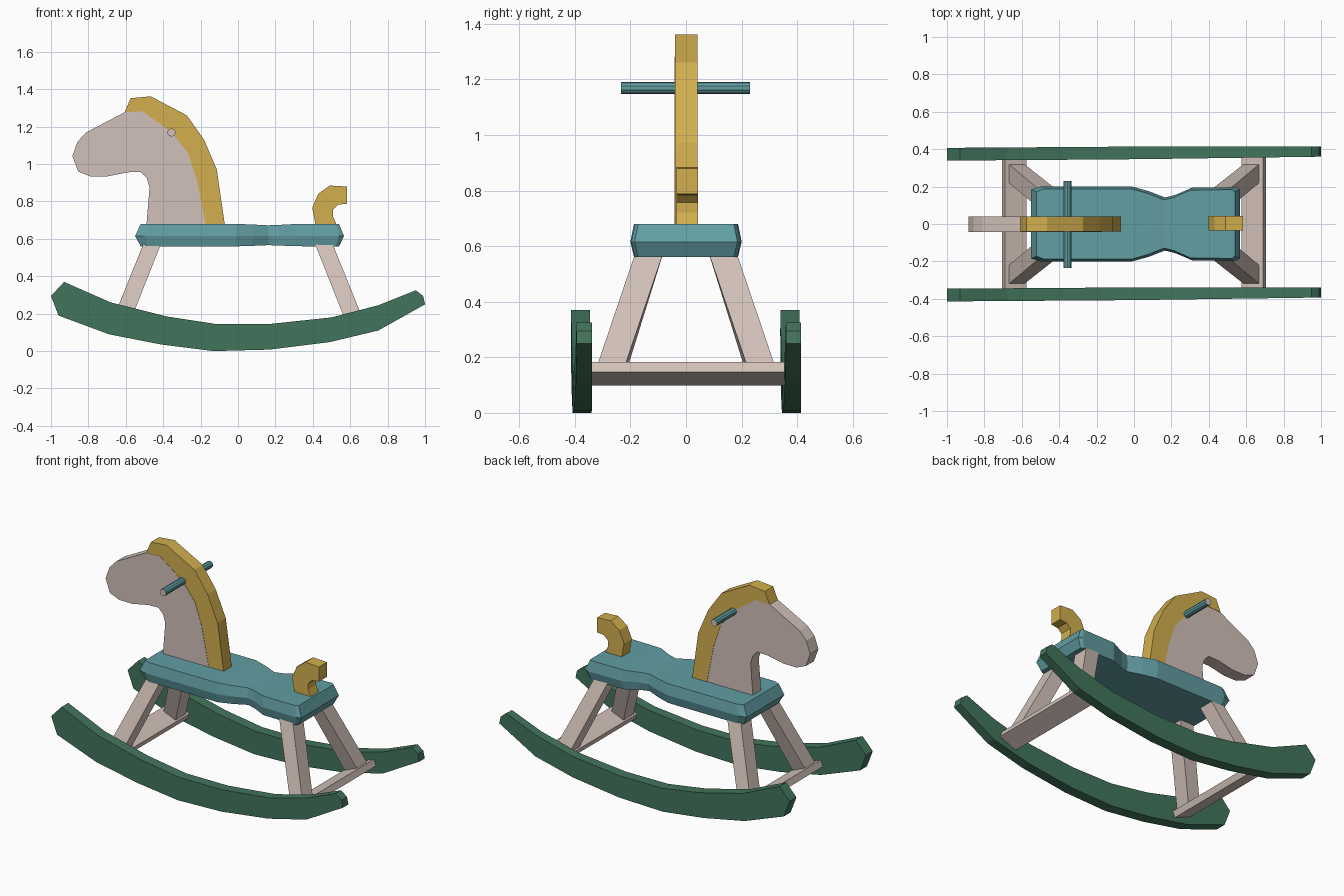
import bpy, bmesh
from mathutils import Vector

if "Cube" in bpy.data.objects:
    bpy.data.objects.remove(bpy.data.objects["Cube"])


def material(name, rgb):
    m = bpy.data.materials.new(name)
    m.diffuse_color = (*rgb, 1)
    m.use_nodes = True
    m.node_tree.nodes["Principled BSDF"].inputs["Base Color"].default_value = m.diffuse_color
    return m


WOOD = material("pale wood", (0.64, 0.53, 0.48))
TEAL = material("teal paint", (0.122, 0.342, 0.366))
YELLOW = material("yellow paint", (0.645, 0.429, 0.076))
GREEN = material("green paint", (0.055, 0.178, 0.107))


def make(name, verts, faces, mat):
    me = bpy.data.meshes.new(name)
    me.from_pydata([tuple(v) for v in verts], [], faces)
    bm = bmesh.new()
    bm.from_mesh(me)
    bmesh.ops.recalc_face_normals(bm, faces=bm.faces)
    bm.to_mesh(me)
    bm.free()
    me.materials.append(mat)
    ob = bpy.data.objects.new(name, me)
    bpy.context.collection.objects.link(ob)
    return ob


def bridge(rings):
    """Side faces between consecutive closed rings of equal length."""
    n = len(rings[0])
    return [(k * n + i, k * n + (i + 1) % n, (k + 1) * n + (i + 1) % n, (k + 1) * n + i)
            for k in range(len(rings) - 1) for i in range(n)]


def cutout(name, profile, y_range, mat):
    """Extrude an x-z profile along y; y_range(x) gives both faces."""
    a = [(x, y_range(x)[0], z) for x, z in profile]
    b = [(x, y_range(x)[1], z) for x, z in profile]
    n = len(profile)
    faces = bridge([a, b]) + [tuple(range(n)), tuple(range(n, 2 * n))]
    return make(name, a + b, faces, mat)


# Rockers
rocker = [(-0.96, 0.19), (-0.69, 0.09), (-0.41, 0.035), (-0.13, 0.0), (0.17, 0.008),
          (0.49, 0.048), (0.75, 0.11), (1.0, 0.25), (0.99, 0.295), (0.95, 0.325),
          (0.75, 0.245), (0.50, 0.18), (0.17, 0.145), (-0.12, 0.145),
          (-0.38, 0.185), (-0.68, 0.26), (-0.93, 0.37), (-1.0, 0.295)]
for label, yc in (("front", -0.373), ("back", 0.38)):
    def span(x, yc=yc):
        half = 0.034 - 0.007 * max(0, x)
        return yc + 0.007 * x - half, yc + 0.007 * x + half
    cutout(label + "_rocker", rocker, span, GREEN)

# Head and neck
mane_inner = [(-0.606, 1.277), (-0.51, 1.281), (-0.354, 1.169), (-0.268, 1.06),
              (-0.22, 0.917), (-0.172, 0.67)]
head = [(-0.49, 0.67), (-0.473, 0.875), (-0.488, 0.925), (-0.52, 0.958), (-0.59, 0.956),
        (-0.70, 0.934), (-0.79, 0.934), (-0.855, 0.96), (-0.885, 1.043),
        (-0.858, 1.12), (-0.81, 1.17)] + mane_inner
cutout("head", head, lambda x: (-0.042, 0.039), WOOD)

# Mane
mane_outer = [(-0.07, 0.67), (-0.113, 0.97), (-0.182, 1.131), (-0.273, 1.26),
              (-0.466, 1.362), (-0.574, 1.352)]
cutout("mane", mane_inner + mane_outer, lambda x: (-0.04, 0.041), YELLOW)

# Tail
tail = [(0.415, 0.67), (0.397, 0.767), (0.43, 0.842), (0.49, 0.885), (0.583, 0.88),
        (0.583, 0.788), (0.536, 0.783), (0.508, 0.756), (0.508, 0.72), (0.53, 0.67)]
cutout("tail", tail, lambda x: (-0.034, 0.044), YELLOW)

# Seat: waisted board with a widest ring at mid height
stations = [(-0.55, 0.185), (-0.50, 0.2), (-0.01, 0.2), (0.08, 0.175), (0.165, 0.142),
            (0.22, 0.155), (0.31, 0.194), (0.54, 0.197), (0.567, 0.185)]
n = len(stations)
rings = []
for z, inset in ((0.56, 0.013), (0.615, 0), (0.68, 0.013)):
    half = []
    for x, w in stations:
        dip = (0.2 - w) * 0.12 * (0.615 - z) / 0.06 if abs(x) < 0.5 else 0
        if inset:
            x = max(-0.52, min(0.54, x)) if abs(x) > 0.545 else x * 0.97
        half.append((x, w - inset, z + dip))
    rings.append([(x, -y, zz) for x, y, zz in half] + half[::-1])
faces = bridge(rings)
for base in (0, 4 * n):
    faces += [(base + i, base + i + 1, base + 2 * n - 2 - i, base + 2 * n - 1 - i)
              for i in range(n - 1)]
make("seat", sum(rings, []), faces, TEAL)

# Legs splay outwards; feet are cut parallel to the cross bars
for sx, end in ((-1, "head_end"), (1, "tail_end")):
    for sy, side in ((-1, "front"), (1, "back")):
        corners = [(-0.047, -0.05), (0.047, -0.05), (0.047, 0.05), (-0.047, 0.05)]
        foot, top = [], []
        for dx, dy in corners:
            foot.append((sx * (0.628 + dx * 0.88), sy * (0.27 + dy), 0.15 + 0.4 * dx))
            top.append((sx * (0.448 + dx), sy * (0.124 + dy), 0.60))
        make(f"{end}_{side}_leg", foot + top,
             bridge([foot, top]) + [(0, 1, 2, 3), (4, 5, 6, 7)], WOOD)

    # Tilted cross bar joining the rockers
    across, up = Vector((0.92 * sx, 0, 0.385)), Vector((-0.385 * sx, 0, 0.92))
    centre = Vector((0.64 * sx, 0, 0.141))
    section = [centre + across * a * 0.0625 + up * b * 0.02
               for a, b in ((-1, -1), (1, -1), (1, 1), (-1, 1))]
    cutout(end + "_cross_bar", [(p.x, p.z) for p in section],
           lambda x: (-0.35, 0.355), WOOD)

# Handle: round bar with bare wood ends
bpy.ops.mesh.primitive_cylinder_add(vertices=10, radius=0.022, depth=0.465,
                                    location=(-0.355, -0.002, 1.169),
                                    rotation=(1.5708, 0, 0))
handle = bpy.context.object
handle.name = "handle"
handle.data.materials.append(TEAL)
handle.data.materials.append(WOOD)
for p in handle.data.polygons:
    p.material_index = 1 if abs(p.normal.z) > 0.9 else 0
